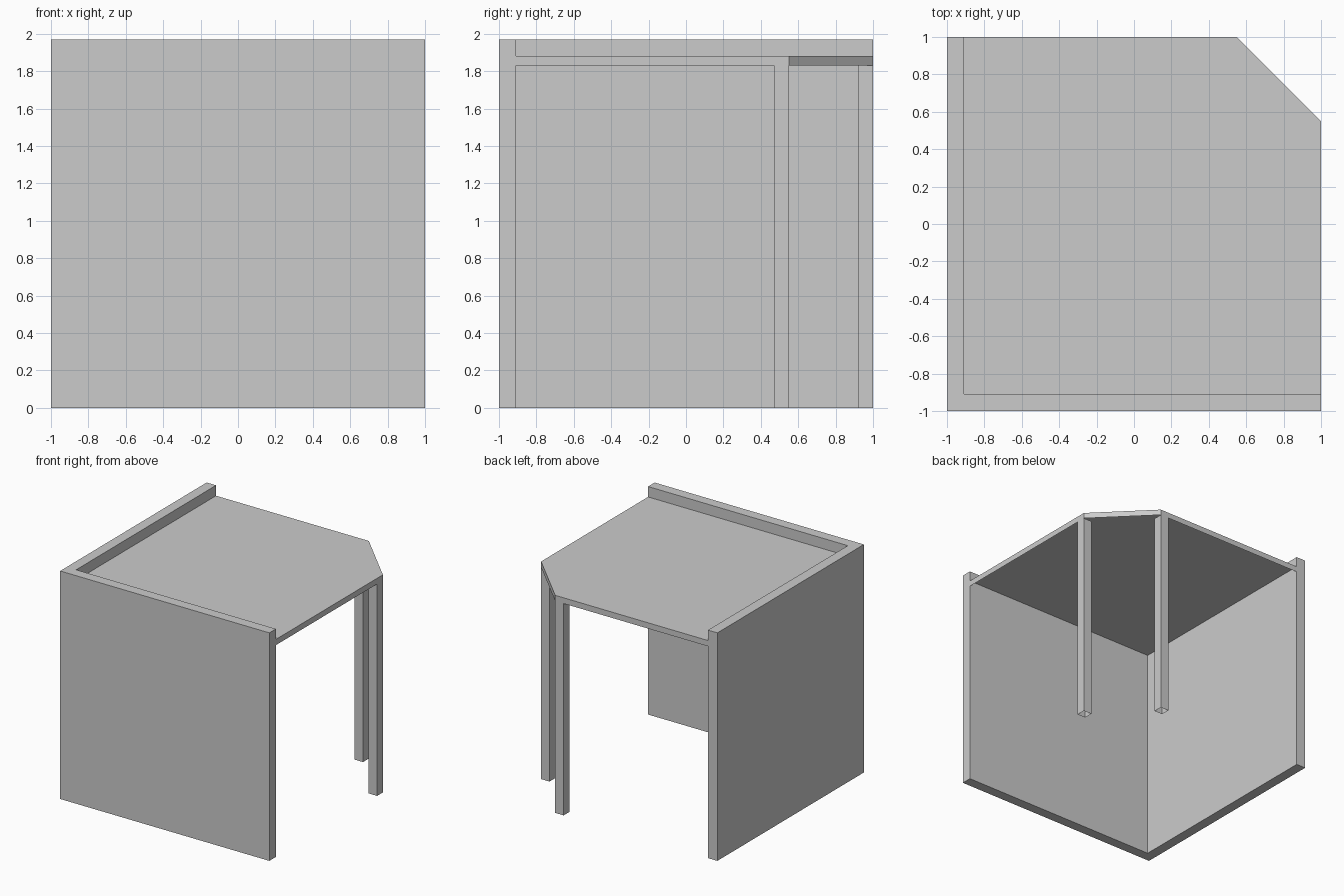
import bpy
import bmesh

if "Cube" in bpy.data.objects:
    bpy.data.objects.remove(bpy.data.objects["Cube"])

HEIGHT = 1.97       # top of the walls
DECK_TOP = 1.88
DECK_BOTTOM = 1.83
INNER = -0.91       # inside face of both walls
CUT = 0.55          # where the corner cut starts
LEG = 0.08


def prism(name, profile, z0, z1, sides=None, top=True, bottom=True):
    """Extrude a counter-clockwise outline; sides picks which edges get a wall."""
    bm = bmesh.new()
    low = [bm.verts.new((x, y, z0)) for x, y in profile]
    high = [bm.verts.new((x, y, z1)) for x, y in profile]
    n = len(profile)
    for i in (range(n) if sides is None else sides):
        j = (i + 1) % n
        bm.faces.new((low[i], low[j], high[j], high[i]))
    if top:
        bm.faces.new(high)
    if bottom:
        bm.faces.new(low[::-1])
    loose = [v for v in bm.verts if not v.link_faces]
    bmesh.ops.delete(bm, geom=loose, context='VERTS')
    mesh = bpy.data.meshes.new(name)
    bm.to_mesh(mesh)
    bm.free()
    obj = bpy.data.objects.new(name, mesh)
    bpy.context.collection.objects.link(obj)
    return obj


# Front and left walls as one solid L
prism("corner_walls", [(-1, -1), (1, -1), (1, INNER), (INNER, INNER),
                       (INNER, 1), (-1, 1)], 0, HEIGHT)

# Thin deck with a cut corner: top sheet and a skirt on the free edges, open below
prism("deck", [(INNER, INNER), (1, INNER), (1, CUT), (CUT, 1), (INNER, 1)],
      DECK_BOTTOM, DECK_TOP, sides=(1, 2, 3), bottom=False)

# Hollow, open-ended legs at both ends of the corner cut
for name, x, y in (("right_leg", 1, CUT), ("back_leg", CUT, 1)):
    prism(name, [(x - LEG, y - LEG), (x, y - LEG), (x, y), (x - LEG, y)],
          0, DECK_BOTTOM, top=False, bottom=False)
